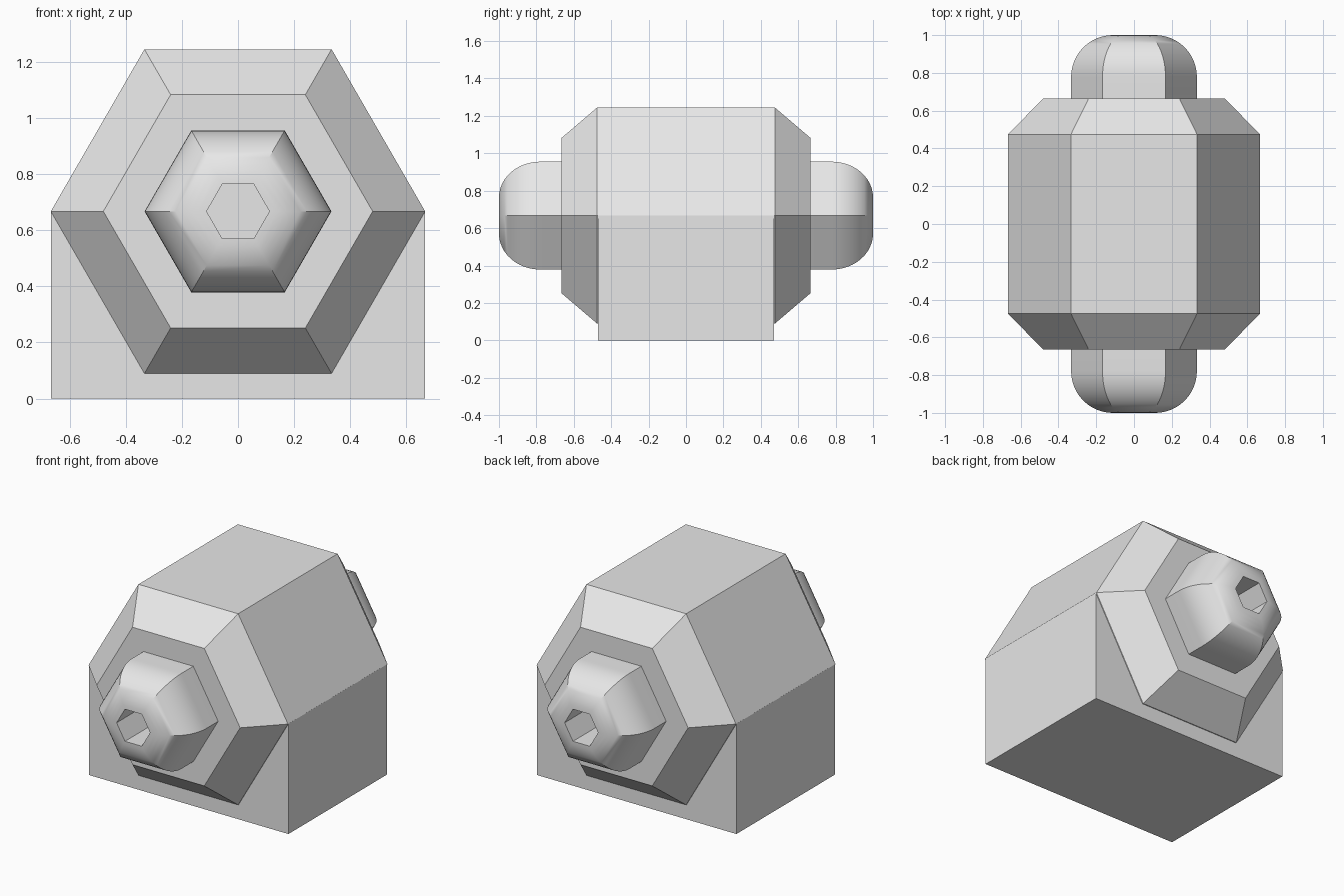
import bpy, bmesh, math

if "Cube" in bpy.data.objects:
    bpy.data.objects.remove(bpy.data.objects["Cube"], do_unlink=True)

AXIS_Z = 0.667    # height of the hexagonal axis

grey = bpy.data.materials.new("light grey")
grey.use_nodes = True
grey.diffuse_color = (0.8, 0.8, 0.8, 1)
grey.node_tree.nodes["Principled BSDF"].inputs["Base Color"].default_value = (0.8, 0.8, 0.8, 1)


def finish(bm, name):
    bmesh.ops.recalc_face_normals(bm, faces=bm.faces)
    mesh = bpy.data.meshes.new(name)
    bm.to_mesh(mesh)
    bm.free()
    obj = bpy.data.objects.new(name, mesh)
    bpy.context.collection.objects.link(obj)
    mesh.materials.append(grey)
    return obj


def hex_loft(name, profile):
    """Sweep (radius, y) points round the y axis in six flat sides, capped."""
    bm = bmesh.new()
    rings = []
    for r, y in profile:
        rings.append([bm.verts.new((r * math.cos(k * math.pi / 3), y,
                                    AXIS_Z + r * math.sin(k * math.pi / 3)))
                      for k in range(6)])
    for a, b in zip(rings, rings[1:]):
        for k in range(6):
            n = (k + 1) % 6
            bm.faces.new((a[k], a[n], b[n], b[k]))
    bm.faces.new(rings[0])
    bm.faces.new(rings[-1])
    return finish(bm, name)


# Chamfered hexagonal body
hex_loft("hexagonal_body", [(0.48, -0.665), (0.667, -0.475),
                            (0.667, 0.475), (0.48, 0.665)])

# Square base under the lower half
bm = bmesh.new()
bmesh.ops.create_cube(bm, size=1)
for v in bm.verts:
    v.co.x *= 1.333
    v.co.y *= 0.94
    v.co.z = (v.co.z + 0.5) * AXIS_Z
finish(bm, "base_block")

# Rounded hexagonal end nozzles with a blind hole
OUTER, HOLE, STEPS = 0.333, 0.112, 12
ROUND = OUTER - HOLE
arc = [(HOLE + ROUND * math.cos(t), 1 - ROUND + ROUND * math.sin(t))
       for t in (i * math.pi / 2 / STEPS for i in range(STEPS + 1))]
nozzle = [(OUTER, 0.6)] + arc + [(HOLE, 0.67)]
for name, side in (("front_nozzle", -1), ("back_nozzle", 1)):
    obj = hex_loft(name, [(r, side * y) for r, y in nozzle])
    bpy.ops.object.select_all(action='DESELECT')
    obj.select_set(True)
    bpy.context.view_layer.objects.active = obj
    bpy.ops.object.shade_smooth_by_angle(angle=math.radians(30))
